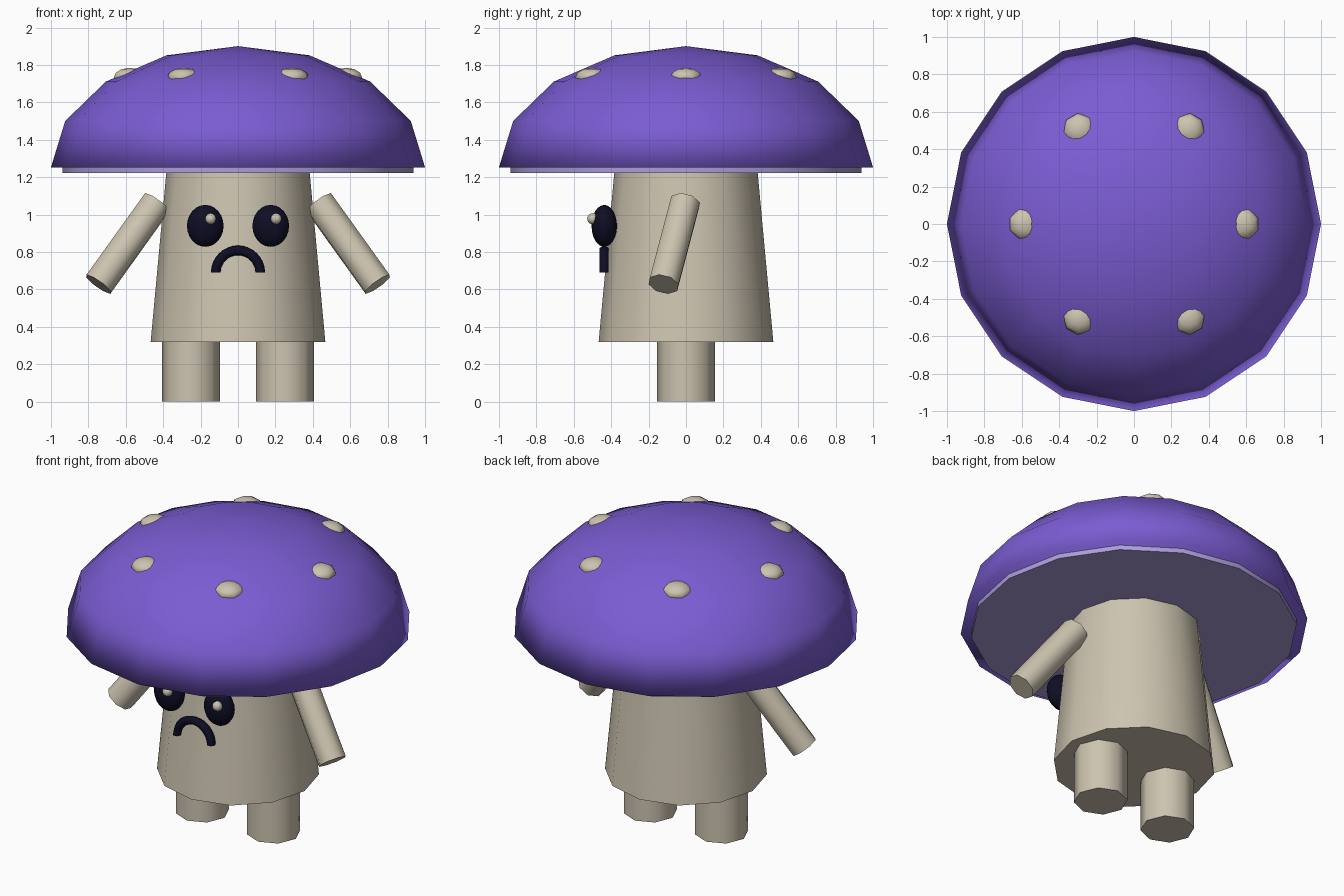
import bpy, bmesh, math
from mathutils import Vector, Matrix

if "Cube" in bpy.data.objects:
    bpy.data.objects.remove(bpy.data.objects["Cube"])


def material(name, rgb):
    """Flat material from 0-255 sRGB values."""
    lin = [((c / 255 + 0.055) / 1.055) ** 2.4 if c > 10 else c / 255 / 12.92 for c in rgb]
    m = bpy.data.materials.new(name)
    m.diffuse_color = (*lin, 1)
    m.use_nodes = True
    m.node_tree.nodes["Principled BSDF"].inputs["Base Color"].default_value = m.diffuse_color
    return m


BEIGE = material("beige", (205, 196, 176))
PURPLE = material("purple", (122, 92, 210))
LILAC = material("lilac", (171, 157, 217))
DARK = material("dark_navy", (14, 13, 36))


def finish(bm, name, mat, limit=60):
    """Smooth shade, keeping edges above the limit angle sharp."""
    bmesh.ops.recalc_face_normals(bm, faces=bm.faces)
    for f in bm.faces:
        f.smooth = True
    for e in bm.edges:
        e.smooth = e.calc_face_angle(0) < math.radians(limit)
    me = bpy.data.meshes.new(name)
    bm.to_mesh(me)
    bm.free()
    me.materials.append(mat)
    ob = bpy.data.objects.new(name, me)
    bpy.context.collection.objects.link(ob)
    return ob


def cylinder(name, p0, p1, r0, r1, sides, mat):
    p0, p1 = Vector(p0), Vector(p1)
    d = p1 - p0
    turn = Matrix() if d.x == d.y == 0 else d.to_track_quat('Z', 'Y').to_matrix().to_4x4()
    bm = bmesh.new()
    bmesh.ops.create_cone(bm, cap_ends=True, segments=sides, radius1=r0, radius2=r1,
                          depth=d.length, matrix=Matrix.Translation((p0 + p1) / 2) @ turn)
    return finish(bm, name, mat)


def ellipsoid(name, centre, radii, u, v, mat, turn=0):
    bm = bmesh.new()
    bmesh.ops.create_uvsphere(bm, u_segments=u, v_segments=v, radius=1,
                              matrix=Matrix.Translation(centre) @ Matrix.Rotation(turn, 4, 'Z')
                              @ Matrix.Diagonal((*radii, 1)))
    return finish(bm, name, mat, 180)


# Cap: closed half sphere, squashed
bm = bmesh.new()
bmesh.ops.create_uvsphere(bm, u_segments=16, v_segments=8, radius=1)
bmesh.ops.delete(bm, geom=[v for v in bm.verts if v.co.z < -0.01], context='VERTS')
bmesh.ops.holes_fill(bm, edges=[e for e in bm.edges if e.is_boundary], sides=0)
bmesh.ops.transform(bm, verts=bm.verts,
                    matrix=Matrix.Translation((0, 0, 1.253)) @ Matrix.Diagonal((1, 1, 0.648, 1)))
finish(bm, "cap", PURPLE, 180)

# Gill disc and stalk
cylinder("gill_disc", (0, 0, 1.223), (0, 0, 1.28), 0.938, 0.938, 16, LILAC)
cylinder("stalk", (0, 0, 0.32), (0, 0, 1.26), 0.467, 0.38, 12, BEIGE)

# Cap spots
for i in range(6):
    a = i * math.pi / 3
    ellipsoid(f"spot_{i + 1}", (0.58 * math.cos(a), 0.58 * math.sin(a), 1.735),
              (0.09, 0.09, 0.05), 8, 6, BEIGE, a + math.pi / 8)

# Paired limbs and eyes
for side, s in (("left", -1), ("right", 1)):
    cylinder(f"{side}_leg", (s * 0.25, 0, 0), (s * 0.25, 0, 0.34), 0.155, 0.155, 8, BEIGE)
    cylinder(f"{side}_arm", (s * 0.433, -0.005, 1.064), (s * 0.746, -0.12, 0.628),
             0.085, 0.085, 8, BEIGE)
    ellipsoid(f"{side}_eye", (s * 0.175, -0.437, 0.94), (0.098, 0.068, 0.112), 16, 12, DARK)
    ellipsoid(f"{side}_eye_glint", (s * 0.175 + 0.029, -0.498, 0.978), (0.03,) * 3, 10, 8, BEIGE)

# Frowning mouth: half ring swept from a six-sided section
bm = bmesh.new()
rings, N, K = [], 16, 6
for i in range(N + 1):
    a = math.pi * i / N
    ring = []
    for k in range(K):
        b = 2 * math.pi * k / K
        r = 0.119 + 0.026 * math.cos(b)
        ring.append(bm.verts.new((r * math.cos(a), -0.438 + 0.028 * math.sin(b),
                                  0.69 + r * math.sin(a))))
    rings.append(ring)
for p, q in zip(rings, rings[1:]):
    for k in range(K):
        bm.faces.new((p[k], p[(k + 1) % K], q[(k + 1) % K], q[k]))
bm.faces.new(rings[0])
bm.faces.new(rings[-1])
finish(bm, "mouth", DARK, 70)
